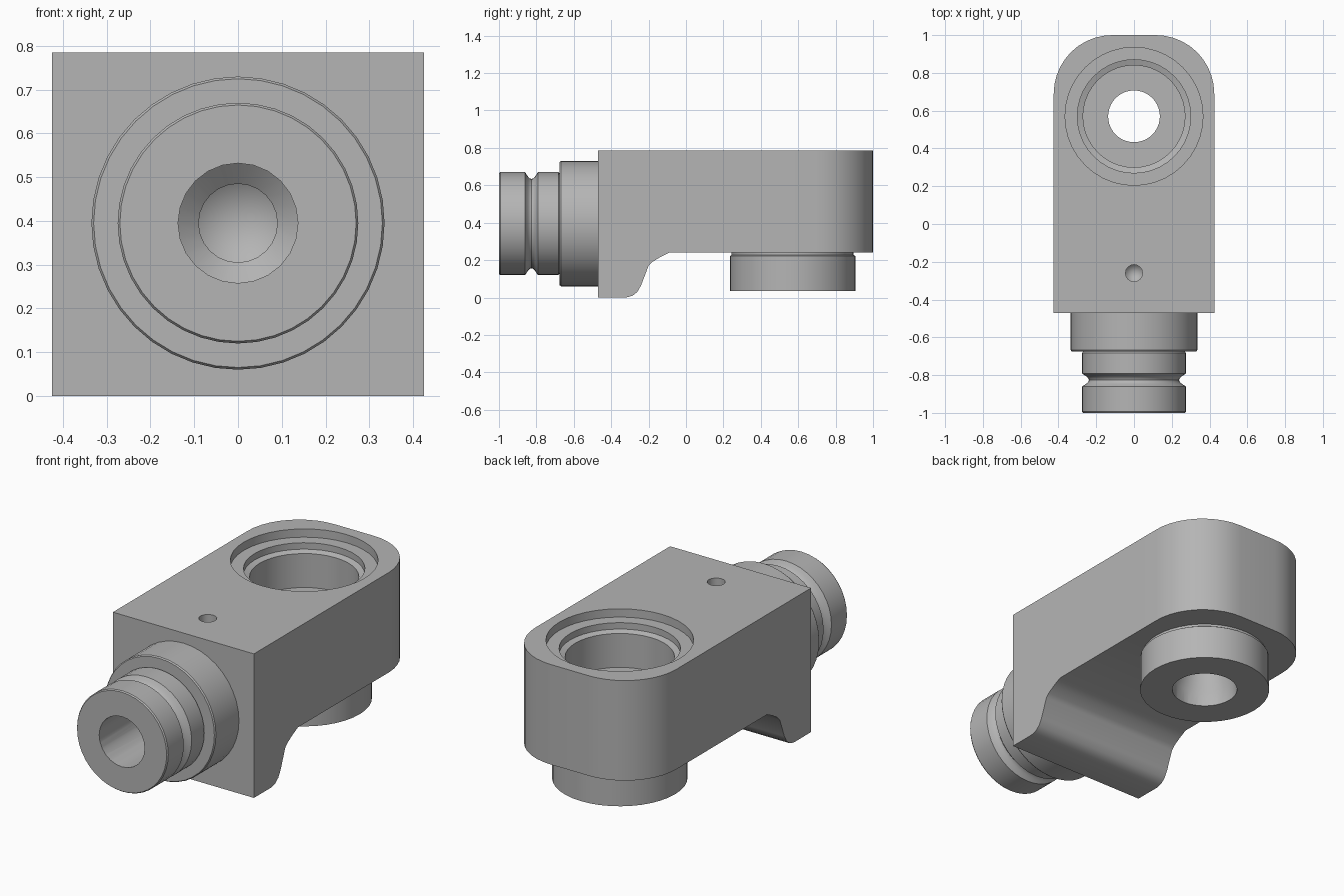
import bpy, bmesh, math
from mathutils import Vector

if "Cube" in bpy.data.objects:
    bpy.data.objects.remove(bpy.data.objects["Cube"], do_unlink=True)

metal = bpy.data.materials.new("grey metal")
metal.use_nodes = True
grey = (0.46, 0.46, 0.46, 1)
metal.diffuse_color = grey
metal.node_tree.nodes["Principled BSDF"].inputs["Base Color"].default_value = grey

HALF, TOP, FRONT, UNDER = 0.425, 0.785, -0.47, 0.24
BORE_Z, PORT_Y = 0.395, 0.57


def finish(name, bm):
    bmesh.ops.recalc_face_normals(bm, faces=bm.faces[:])
    mesh = bpy.data.meshes.new(name)
    bm.to_mesh(mesh)
    bm.free()
    mesh.materials.append(metal)
    ob = bpy.data.objects.new(name, mesh)
    bpy.context.collection.objects.link(ob)
    return ob


def prism(name, outline, offset):
    """Extrude a closed outline of 3D points."""
    bm = bmesh.new()
    face = bm.faces.new([bm.verts.new(p) for p in outline])
    new = bmesh.ops.extrude_face_region(bm, geom=[face])["geom"]
    bmesh.ops.translate(bm, vec=Vector(offset),
                        verts=[v for v in new if isinstance(v, bmesh.types.BMVert)])
    return finish(name, bm)


def lathe(name, profile, centre, axis="z", sides=40):
    """Revolve (radius, position) points about a vertical or lengthwise axis."""
    bm = bmesh.new()
    rings = []
    for r, t in profile:
        ring = []
        for i in range(1 if r == 0 else sides):
            a = 2 * math.pi * i / sides
            u, v = r * math.cos(a), r * math.sin(a)
            p = Vector((u, v, t)) if axis == "z" else Vector((u, t, v))
            ring.append(bm.verts.new(p + Vector(centre)))
        rings.append(ring)
    for a, b in zip(rings, rings[1:]):
        for i in range(sides):
            j = (i + 1) % sides
            quad = [a[i % len(a)], a[j % len(a)], b[j % len(b)], b[i % len(b)]]
            bm.faces.new(list(dict.fromkeys(quad)))
    return finish(name, bm)


def boolean(ob, tool, operation="DIFFERENCE"):
    mod = ob.modifiers.new("cut", "BOOLEAN")
    mod.operation, mod.solver, mod.object = operation, "EXACT", tool
    bpy.context.view_layer.objects.active = ob
    bpy.ops.object.modifier_apply(modifier=mod.name)


# Body: side profile with a curved foot, trimmed to a rounded rear end
side = [(FRONT, TOP), (FRONT, 0), (-0.32, 0), (-0.285, 0.01), (-0.26, 0.03),
        (-0.24, 0.065), (-0.2, 0.17), (-0.18, 0.19), (-0.14, 0.215), (-0.09, UNDER),
        (1, UNDER), (1, TOP)]
body = prism("body", [(-HALF, y, z) for y, z in side], (2 * HALF, 0, 0))

R = 0.31
arc = [(HALF - R + R * math.cos(a), 1 - R + R * math.sin(a))
       for a in (math.pi / 2 * i / 10 for i in range(11))]
plan = [(0.5, -0.6), (0.5, 0.5), (HALF, 0.5)] + arc
plan += [(-x, y) for x, y in reversed(plan)]
trim = prism("plan_trim", [(x, y, -0.1) for x, y in plan], (0, 0, 1))
boolean(body, trim, "INTERSECT")

# Front spigot with a seal groove, and the collar under the rear end
groove = [(0.275 - 0.036 * math.sin(math.pi * i / 8), -0.86 + 0.068 * i / 8)
          for i in range(9)]
spigot = lathe("front_spigot",
               [(0, -1), (0.27, -1), (0.275, -0.993)] + groove +
               [(0.275, -0.683), (0.268, -0.675), (0.33, -0.675), (0.335, -0.668),
                (0.335, FRONT + 0.02), (0, FRONT + 0.02)], (0, 0, BORE_Z), "y")
collar = lathe("lower_collar",
               [(0, 0.035), (0.335, 0.035), (0.335, 0.222), (0.326, 0.228),
                (0.326, UNDER + 0.02), (0, UNDER + 0.02)], (0, PORT_Y, 0))

# Bore, stepped port and small top hole
bore = lathe("bore_cutter",
             [(0, -1.1), (0.137, -1.1), (0.137, -0.35), (0.09, -0.31), (0.09, 0.1), (0, 0.16)],
             (0, 0, BORE_Z), "y", 24)
port = lathe("port_cutter",
             [(0, -0.1), (0.168, -0.1), (0.168, 0.12), (0.137, 0.2), (0.137, 0.51),
              (0.27, 0.51), (0.27, 0.695), (0.3, 0.705), (0.3, 0.74), (0.365, 0.74),
              (0.365, 0.9), (0, 0.9)], (0, PORT_Y, 0))
pin = lathe("pin_cutter", [(0, 0.6), (0.045, 0.65), (0.045, 0.9), (0, 0.9)],
            (0, -0.26, 0), sides=16)

for part, tools in ((body, (bore, port, pin)), (spigot, (bore,)), (collar, (port,))):
    for tool in tools:
        boolean(part, tool)
for tool in (trim, bore, port, pin):
    bpy.data.objects.remove(tool, do_unlink=True)

# Smooth round walls, crisp edges
for part in (body, spigot, collar):
    bpy.ops.object.select_all(action="DESELECT")
    part.select_set(True)
    bpy.context.view_layer.objects.active = part
    bpy.ops.object.shade_smooth_by_angle(angle=math.radians(30))
